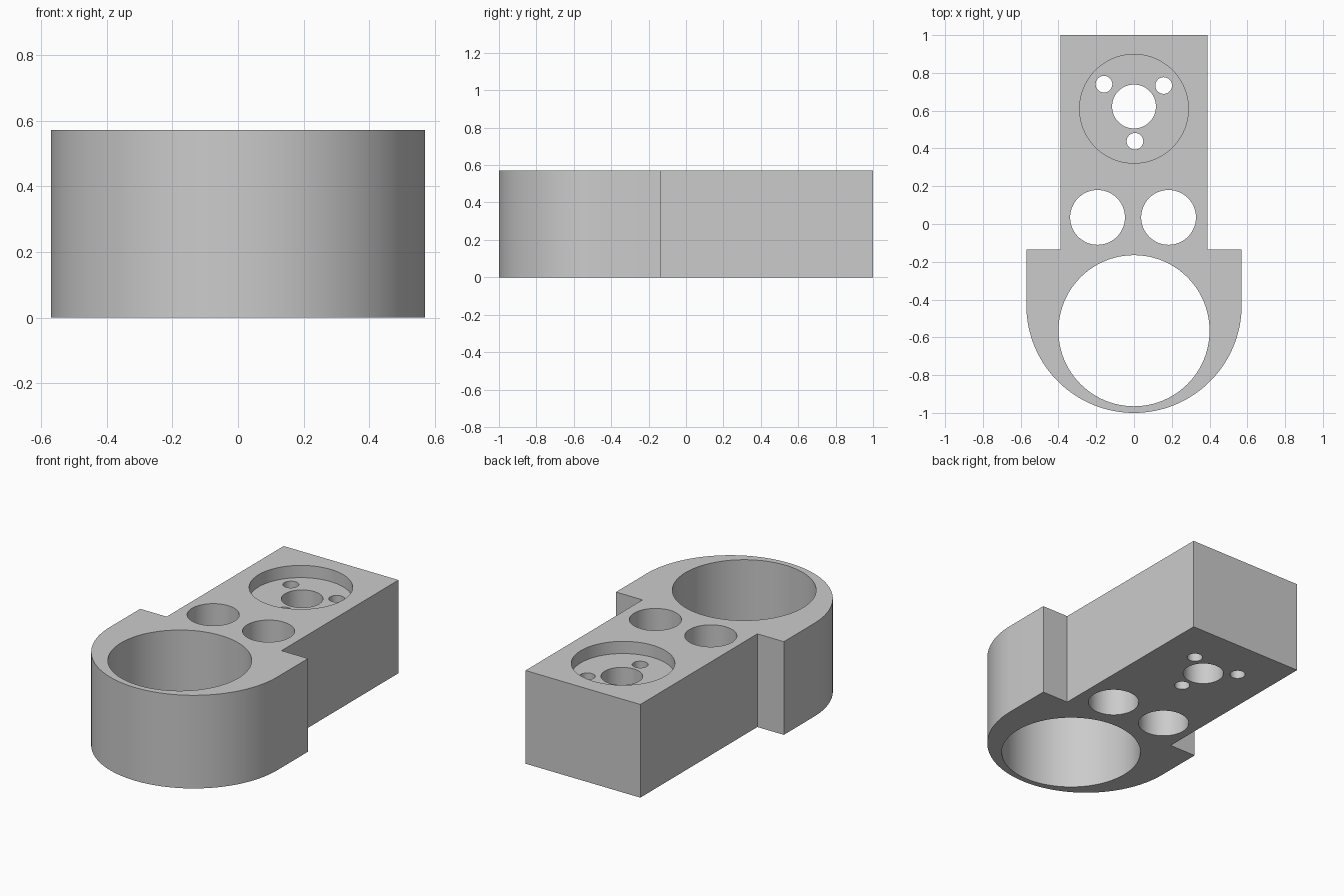
import bpy
import bmesh
from math import cos, sin, pi, radians

cube = bpy.data.objects.get("Cube")
if cube:
    bpy.data.objects.remove(cube, do_unlink=True)

HEIGHT = 0.572
RECESS_DEPTH = 0.075

grey = bpy.data.materials.new("plain grey")
grey.use_nodes = True
colour = (0.6, 0.6, 0.6, 1)
grey.diffuse_color = colour
grey.node_tree.nodes["Principled BSDF"].inputs["Base Color"].default_value = colour


def prism(name, outline, bottom, top):
    """Extrude a flat outline from bottom to top."""
    bm = bmesh.new()
    face = bm.faces.new([bm.verts.new((x, y, bottom)) for x, y in outline])
    extruded = bmesh.ops.extrude_face_region(bm, geom=[face])["geom"]
    verts = [v for v in extruded if isinstance(v, bmesh.types.BMVert)]
    bmesh.ops.translate(bm, verts=verts, vec=(0, 0, top - bottom))
    bmesh.ops.recalc_face_normals(bm, faces=bm.faces)
    mesh = bpy.data.meshes.new(name)
    bm.to_mesh(mesh)
    bm.free()
    mesh.materials.append(grey)
    obj = bpy.data.objects.new(name, mesh)
    bpy.context.collection.objects.link(obj)
    return obj


def arc(x, y, radius, start, end, steps):
    angles = [start + (end - start) * i / steps for i in range(steps + 1)]
    return [(x + radius * cos(a), y + radius * sin(a)) for a in angles]


# Block: rectangular arm, shoulders and rounded front
half_arm, half_head, shoulder = 0.39, 0.57, -0.135
outline = [(half_head, shoulder), (half_arm, shoulder), (half_arm, 1),
           (-half_arm, 1), (-half_arm, shoulder), (-half_head, shoulder)]
outline += arc(0, -0.43, half_head, pi, 2 * pi, 64)
block = prism("mounting_block", outline, 0, HEIGHT)
bpy.context.view_layer.objects.active = block
block.select_set(True)

# Holes: name, x, y, radius, floor height
holes = [
    ("large_bore", 0, -0.565, 0.4, -0.1),
    ("left_bore", 0.183, 0.035, 0.145, -0.1),
    ("right_bore", -0.193, 0.035, 0.145, -0.1),
    ("round_recess", 0, 0.61, 0.288, HEIGHT - RECESS_DEPTH),
    ("shaft_hole", 0, 0.622, 0.116, -0.1),
    ("front_screw_hole", 0.005, 0.438, 0.044, -0.1),
    ("left_screw_hole", 0.157, 0.733, 0.044, -0.1),
    ("right_screw_hole", -0.159, 0.74, 0.044, -0.1),
]
for name, x, y, radius, floor in holes:
    circle = arc(x, y, radius, 0, 2 * pi, 96)[:-1]
    cutter = prism(name + "_cutter", circle, floor, HEIGHT + 0.1)
    cutter.hide_render = True
    cut = block.modifiers.new(name, "BOOLEAN")
    cut.operation = "DIFFERENCE"
    cut.solver = "EXACT"
    cut.object = cutter
    bpy.ops.object.modifier_apply(modifier=cut.name)
    bpy.data.objects.remove(cutter, do_unlink=True)

bpy.ops.object.shade_smooth_by_angle(angle=radians(30))
